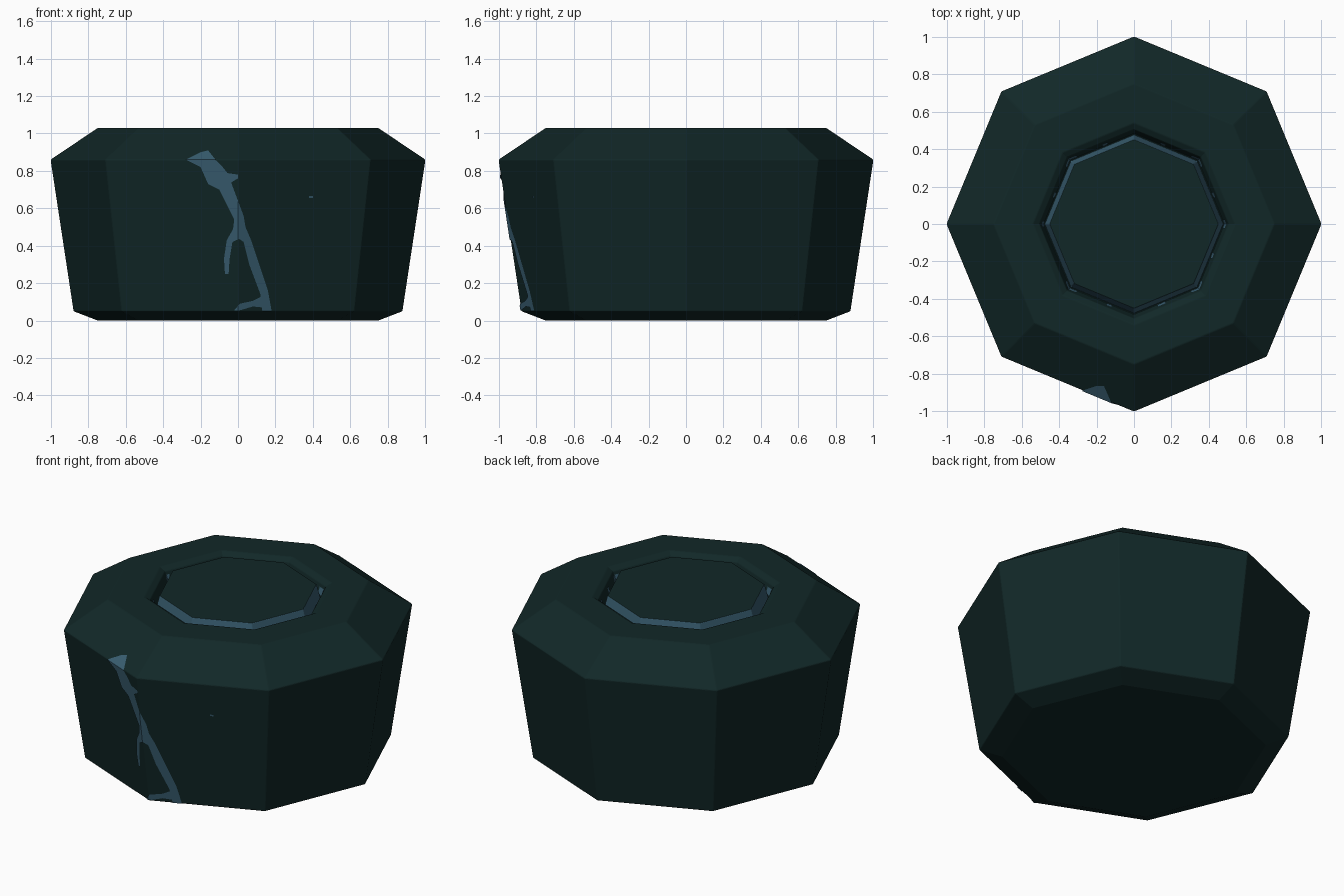
import bpy, bmesh, math
from mathutils import Vector

if "Cube" in bpy.data.objects:
    bpy.data.objects.remove(bpy.data.objects["Cube"])


def make_mat(name, rgb):
    m = bpy.data.materials.new(name)
    m.diffuse_color = (*rgb, 1)
    m.use_nodes = True
    m.node_tree.nodes["Principled BSDF"].inputs["Base Color"].default_value = m.diffuse_color
    return m


STONE = make_mat("dark_teal_stone", (0.0056, 0.0205, 0.0205))
BLUE = make_mat("dull_blue", (0.040, 0.112, 0.165))


def add_object(name, bm, mats):
    me = bpy.data.meshes.new(name)
    bm.to_mesh(me)
    bm.free()
    for m in mats:
        me.materials.append(m)
    ob = bpy.data.objects.new(name, me)
    bpy.context.scene.collection.objects.link(ob)
    return ob


def oct_point(r, z, deg):
    """Point on an octagon whose corners lie on the axes."""
    k = math.cos(math.radians(22.5)) / math.cos(math.radians(deg % 45 - 22.5))
    a = math.radians(deg)
    return Vector((r * k * math.cos(a), r * k * math.sin(a), z))


def lathe(name, profile, mats, blue_bands=()):
    """Eight-sided turned solid, capped at both ends."""
    bm = bmesh.new()
    rings = [[bm.verts.new(oct_point(r, z, 45 * i)) for i in range(8)] for r, z in profile]
    for b in range(len(rings) - 1):
        for i in range(8):
            j = (i + 1) % 8
            f = bm.faces.new((rings[b][i], rings[b][j], rings[b + 1][j], rings[b + 1][i]))
            f.material_index = 1 if b in blue_bands else 0
    bm.faces.new(rings[0][::-1])
    bm.faces.new(rings[-1])
    return add_object(name, bm, mats)


# Body with chamfered rims, ring groove and flush centre plug
profile = [(0.75, 0), (0.88, 0.05), (1.003, 0.86), (0.75, 1.03), (0.54, 1.03),
           (0.505, 1.01), (0.485, 0.94), (0.475, 0.94), (0.452, 1.03)]
body = lathe("stone_body", profile, [STONE, BLUE], blue_bands=(7,))
bev = body.modifiers.new("soft_edges", 'BEVEL')
bev.width = 0.012
bev.segments = 2
bev.limit_method = 'ANGLE'
bev.angle_limit = math.radians(25)
bev.material = -1

# Blue chips on the outer wall of the groove
bm = bmesh.new()
for mid, half in ((0, 3), (20, 2), (45, 5), (70, 2), (110, 2), (135, 5), (160, 2), (180, 2),
                  (225, 5), (253, 2), (289, 3), (315, 5), (338, 2)):
    lo, hi = mid - half, mid + half
    cuts = [lo, mid, hi]
    for a, b in zip(cuts, cuts[1:]):
        vs = [bm.verts.new(oct_point(r, z, d)) for r, z, d in
              ((0.483, 0.95, a), (0.483, 0.95, b), (0.495, 0.992, b), (0.495, 0.992, a))]
        bm.faces.new(vs[::-1])
add_object("groove_chips", bm, [BLUE])


# Crack on the front: flat outlines in x, z, cut at the body edges and laid on the surface
def surface_y(x, z):
    if z > 0.86:
        r = 1.003 - (z - 0.86) * 0.253 / 0.17
    else:
        r = 0.88 + (z - 0.05) * 0.123 / 0.81
    return -(r - abs(x) * math.tan(math.radians(22.5))) - 0.005


def ribbon(bm, left, right):
    L = [bm.verts.new((x, 0, z)) for x, z in left]
    R = [bm.verts.new((x, 0, z)) for x, z in right]
    for i in range(len(L) - 1):
        bm.faces.new((L[i], L[i + 1], R[i + 1], R[i]))


bm = bmesh.new()
# main run
ribbon(bm,
       [(-0.20, 0.90), (-0.28, 0.86), (-0.20, 0.82), (-0.16, 0.73), (-0.10, 0.70),
        (-0.06, 0.62), (-0.02, 0.54), (-0.03, 0.46), (0.03, 0.42), (0.06, 0.30), (0.12, 0.14), (0.13, 0.05)],
       [(-0.16, 0.91), (-0.12, 0.86), (-0.09, 0.83), (-0.05, 0.78), (-0.03, 0.72),
        (0.00, 0.64), (0.03, 0.56), (0.04, 0.50), (0.07, 0.43), (0.11, 0.31), (0.16, 0.16), (0.18, 0.05)])
# small side spur
ribbon(bm, [(-0.07, 0.79), (0.00, 0.78)], [(-0.05, 0.73), (0.00, 0.76)])
# middle branch
ribbon(bm, [(-0.02, 0.50), (-0.06, 0.43), (-0.075, 0.33), (-0.07, 0.25)],
       [(0.03, 0.45), (-0.03, 0.42), (-0.045, 0.33), (-0.05, 0.25)])
# foot branch
ribbon(bm, [(0.13, 0.13), (0.08, 0.105), (0.01, 0.09), (-0.02, 0.055)],
       [(0.13, 0.07), (0.08, 0.075), (0.03, 0.06), (0.00, 0.052)])
# speck
ribbon(bm, [(0.38, 0.665), (0.38, 0.655)], [(0.40, 0.665), (0.40, 0.655)])
for co, no in (((0, 0, 0), (1, 0, 0)), ((0, 0, 0.86), (0, 0, 1))):
    geom = bm.verts[:] + bm.edges[:] + bm.faces[:]
    bmesh.ops.bisect_plane(bm, geom=geom, plane_co=co, plane_no=no, dist=1e-5)
for v in bm.verts:
    v.co.y = surface_y(v.co.x, v.co.z)
bm.normal_update()
for f in bm.faces:
    if f.normal.y > 0:
        f.normal_flip()
add_object("front_crack", bm, [BLUE])
